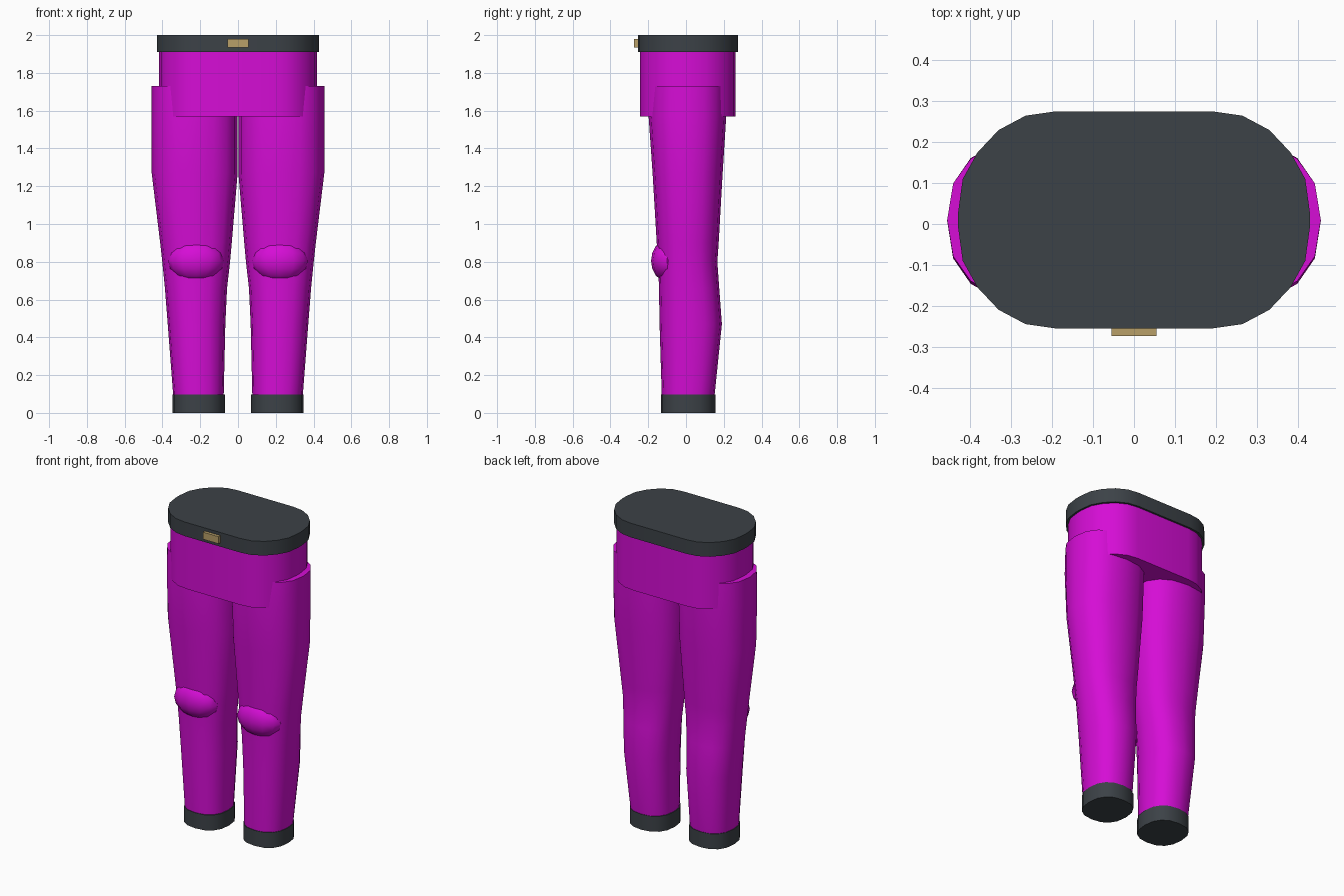
import bpy, bmesh, math

cube = bpy.data.objects.get("Cube")
if cube:
    bpy.data.objects.remove(cube, do_unlink=True)


def material(name, rgb):
    mat = bpy.data.materials.new(name)
    mat.use_nodes = True
    mat.diffuse_color = (*rgb, 1)
    mat.node_tree.nodes["Principled BSDF"].inputs["Base Color"].default_value = (*rgb, 1)
    return mat


magenta = material("magenta cloth", (0.67, 0.004, 0.67))
charcoal = material("charcoal trim", (0.045, 0.054, 0.063))
brass = material("brass", (0.48, 0.35, 0.14))


def finish(name, bm, mat, smooth=True):
    bmesh.ops.recalc_face_normals(bm, faces=bm.faces)
    mesh = bpy.data.meshes.new(name)
    bm.to_mesh(mesh)
    bm.free()
    mesh.materials.append(mat)
    obj = bpy.data.objects.new(name, mesh)
    bpy.context.collection.objects.link(obj)
    if smooth:
        bpy.ops.object.select_all(action="DESELECT")
        obj.select_set(True)
        bpy.context.view_layer.objects.active = obj
        bpy.ops.object.shade_smooth_by_angle(angle=math.radians(40))
    return obj


def loft(name, rings, mat):
    """Skin a list of closed rings of points and cap both ends."""
    bm = bmesh.new()
    loops = [[bm.verts.new(p) for p in ring] for ring in rings]
    n = len(loops[0])
    for low, high in zip(loops, loops[1:]):
        for i in range(n):
            j = (i + 1) % n
            bm.faces.new((low[i], low[j], high[j], high[i]))
    bm.faces.new(loops[0])
    bm.faces.new(loops[-1])
    return finish(name, bm, mat)


def leg_ring(z, x0, x1, y0, y1, sides=16, power=0.84):
    """Slightly squared oval spanning the given bounds."""
    ring = []
    for i in range(sides):
        a = 2 * math.pi * i / sides
        c, s = math.cos(a), math.sin(a)
        x = math.copysign(abs(c) ** power, c)
        y = math.copysign(abs(s) ** power, s)
        ring.append(((x0 + x1) / 2 + x * (x1 - x0) / 2,
                     (y0 + y1) / 2 + y * (y1 - y0) / 2, z))
    return ring


# Quarter outline of the waist, mirrored into a full ring
QUARTER = [(0.43, 0.02), (0.419, 0.1), (0.383, 0.165),
           (0.331, 0.22), (0.265, 0.255), (0.195, 0.265)]


def waist_ring(z, inset=0.0):
    sx, sy = 1 - inset / 0.43, 1 - inset / 0.265
    q = [(x * sx, y * sy) for x, y in QUARTER]
    half = q + [(-x, y) for x, y in reversed(q)]
    full = half + [(x, -y) for x, y in reversed(half)]
    return [(x, y + 0.01, z) for x, y in full]


# Waist
loft("hips", [waist_ring(1.57, 0.012), waist_ring(1.92, 0.012)], magenta)
loft("belt", [waist_ring(1.91), waist_ring(2.0)], charcoal)

# Belt buckle
bm = bmesh.new()
bmesh.ops.create_cube(bm, size=1)
for v in bm.verts:
    v.co = (v.co.x * 0.11, v.co.y * 0.04 - 0.254, v.co.z * 0.045 + 1.958)
finish("buckle", bm, brass, smooth=False)

# Leg sections: height, inner x, outer x, front y, back y
LEG = [
    (0.08, 0.076, 0.342, -0.128, 0.15),
    (0.47, 0.067, 0.372, -0.14, 0.19),
    (0.66, 0.058, 0.387, -0.143, 0.176),
    (0.8, 0.042, 0.401, -0.148, 0.166),
    (0.9, 0.033, 0.412, -0.155, 0.173),
    (1.27, 0.002, 0.457, -0.177, 0.194),
    (1.57, 0.002, 0.457, -0.198, 0.213),
    (1.73, 0.002, 0.457, -0.19, 0.21),
]

for side, sign in (("left", 1), ("right", -1)):
    def mirror(ring):
        return [(sign * x, y, z) for x, y, z in ring]

    loft(side + "_leg", [mirror(leg_ring(*row)) for row in LEG], magenta)
    loft(side + "_cuff", [mirror(leg_ring(z, 0.07, 0.347, -0.133, 0.155))
                          for z in (0, 0.098)], charcoal)

    # Knee pad bulging from the front of the leg
    bm = bmesh.new()
    bmesh.ops.create_uvsphere(bm, u_segments=12, v_segments=8, radius=1)
    for v in bm.verts:
        v.co = (sign * (0.222 + v.co.x * 0.148),
                -0.1 + v.co.y * 0.085, 0.805 + v.co.z * 0.11)
    pad = finish(side + "_knee_pad", bm, magenta)
    pad.data.shade_smooth()
